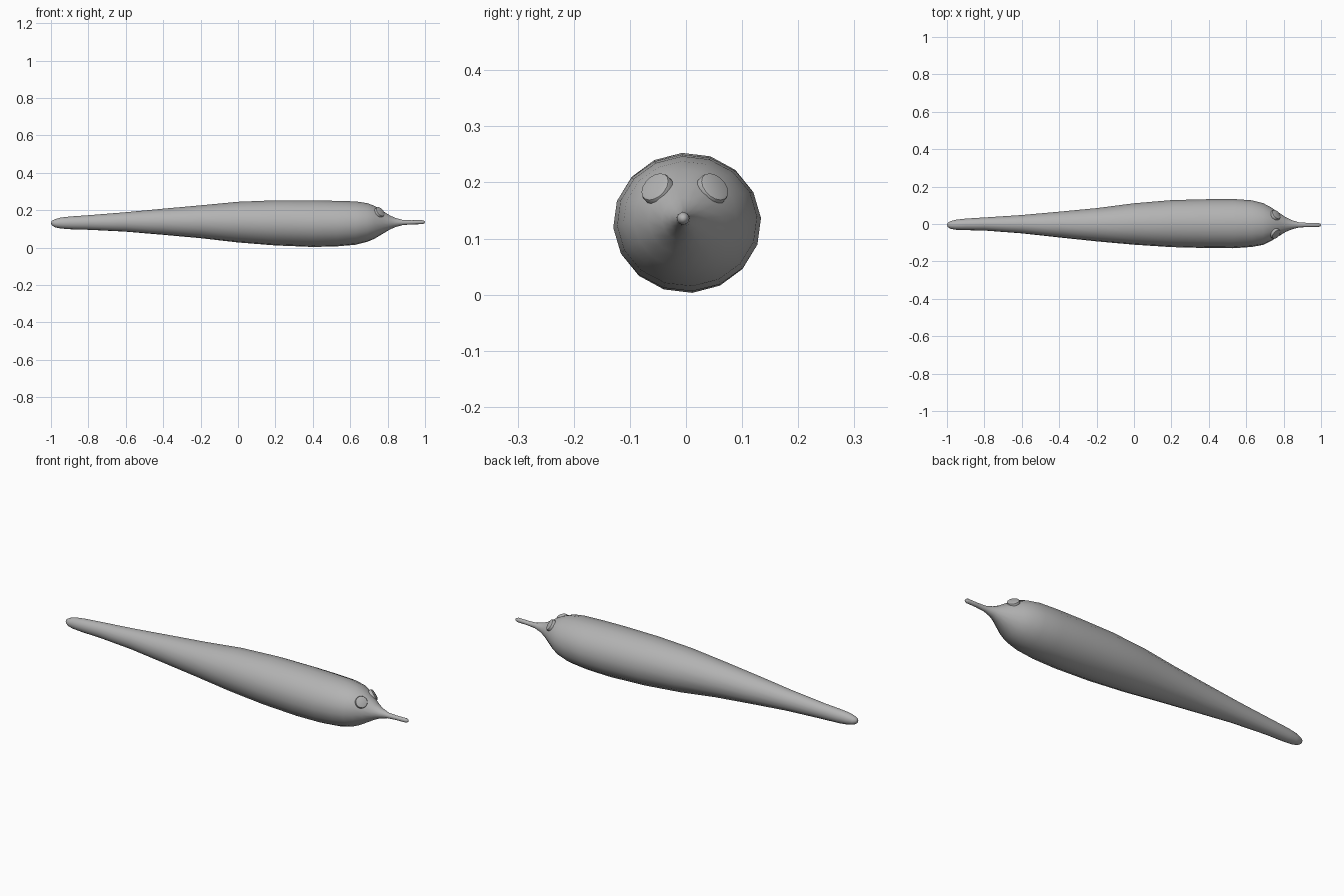
import bpy, bmesh, math
from mathutils import Vector

if "Cube" in bpy.data.objects:
    bpy.data.objects.remove(bpy.data.objects["Cube"])

skin = bpy.data.materials.new("plain_grey")
skin.diffuse_color = (0.45, 0.45, 0.45, 1)
skin.use_nodes = True
skin.node_tree.nodes["Principled BSDF"].inputs["Base Color"].default_value = skin.diffuse_color

# Body stations: x, centre y, centre z, half width, half height
STATIONS = [
    (-0.995, -0.005, 0.131, 0.012, 0.012),
    (-0.98, -0.005, 0.130, 0.021, 0.021),
    (-0.95, -0.004, 0.131, 0.027, 0.029),
    (-0.90, -0.002, 0.132, 0.031, 0.034),
    (-0.80, 0.000, 0.134, 0.035, 0.039),
    (-0.60, -0.001, 0.137, 0.049, 0.052),
    (-0.40, -0.003, 0.138, 0.069, 0.070),
    (-0.20, -0.004, 0.138, 0.089, 0.088),
    (0.00, 0.000, 0.136, 0.111, 0.109),
    (0.20, 0.002, 0.132, 0.126, 0.121),
    (0.40, 0.002, 0.128, 0.131, 0.125),
    (0.53, 0.002, 0.128, 0.132, 0.122),
    (0.63, 0.002, 0.131, 0.125, 0.116),
    (0.69, 0.000, 0.134, 0.112, 0.104),
    (0.73, -0.001, 0.135, 0.092, 0.088),
    (0.77, -0.002, 0.135, 0.066, 0.064),
    (0.81, -0.003, 0.134, 0.040, 0.039),
    (0.84, -0.004, 0.134, 0.026, 0.025),
    (0.88, -0.005, 0.134, 0.014, 0.014),
    (0.93, -0.005, 0.135, 0.011, 0.011),
    (0.985, -0.005, 0.136, 0.011, 0.011),
    (0.996, -0.005, 0.136, 0.007, 0.007),
]
SIDES = 16


def finish(name, bm):
    bmesh.ops.recalc_face_normals(bm, faces=bm.faces)
    mesh = bpy.data.meshes.new(name)
    bm.to_mesh(mesh)
    bm.free()
    mesh.materials.append(skin)
    ob = bpy.data.objects.new(name, mesh)
    bpy.context.collection.objects.link(ob)
    bpy.ops.object.select_all(action='DESELECT')
    ob.select_set(True)
    bpy.context.view_layer.objects.active = ob
    return ob


# Long tapering body with a thin snout, lofted through the stations
bm = bmesh.new()
rings = []
for x, cy, cz, ry, rz in STATIONS:
    ring = []
    for i in range(SIDES):
        a = math.tau * i / SIDES + math.radians(4)
        ring.append(bm.verts.new((x, cy + ry * math.cos(a), cz + rz * math.sin(a))))
    rings.append(ring)
for r0, r1 in zip(rings, rings[1:]):
    for i in range(SIDES):
        j = (i + 1) % SIDES
        bm.faces.new((r0[i], r0[j], r1[j], r1[i]))
# Pointed end caps
for ring, tip in ((rings[0], (-1, -0.005, 0.131)), (rings[-1], (1, -0.005, 0.136))):
    v = bm.verts.new(tip)
    for i in range(SIDES):
        bm.faces.new((ring[i], ring[(i + 1) % SIDES], v))
finish("body", bm)
bpy.ops.object.shade_smooth()

# Pair of button eyes, tilted to lie on the head
for side, name in ((-1, "right_eye"), (1, "left_eye")):
    bm = bmesh.new()
    bmesh.ops.create_cone(bm, cap_ends=True, segments=16, radius1=0.030,
                          radius2=0.030, depth=0.024)
    rim = [e for e in bm.edges if all(v.co.z > 0 for v in e.verts)]
    bmesh.ops.bevel(bm, geom=rim, offset=0.006, segments=2, profile=0.5, affect='EDGES')
    eye = finish(name, bm)
    bpy.ops.object.shade_smooth_by_angle(angle=math.radians(40))
    eye.location = (0.755, -0.002 + side * 0.048, 0.187)
    normal = Vector((0.64, side * 0.54, 0.54))
    eye.rotation_mode = 'QUATERNION'
    eye.rotation_quaternion = normal.to_track_quat('Z', 'Y')
